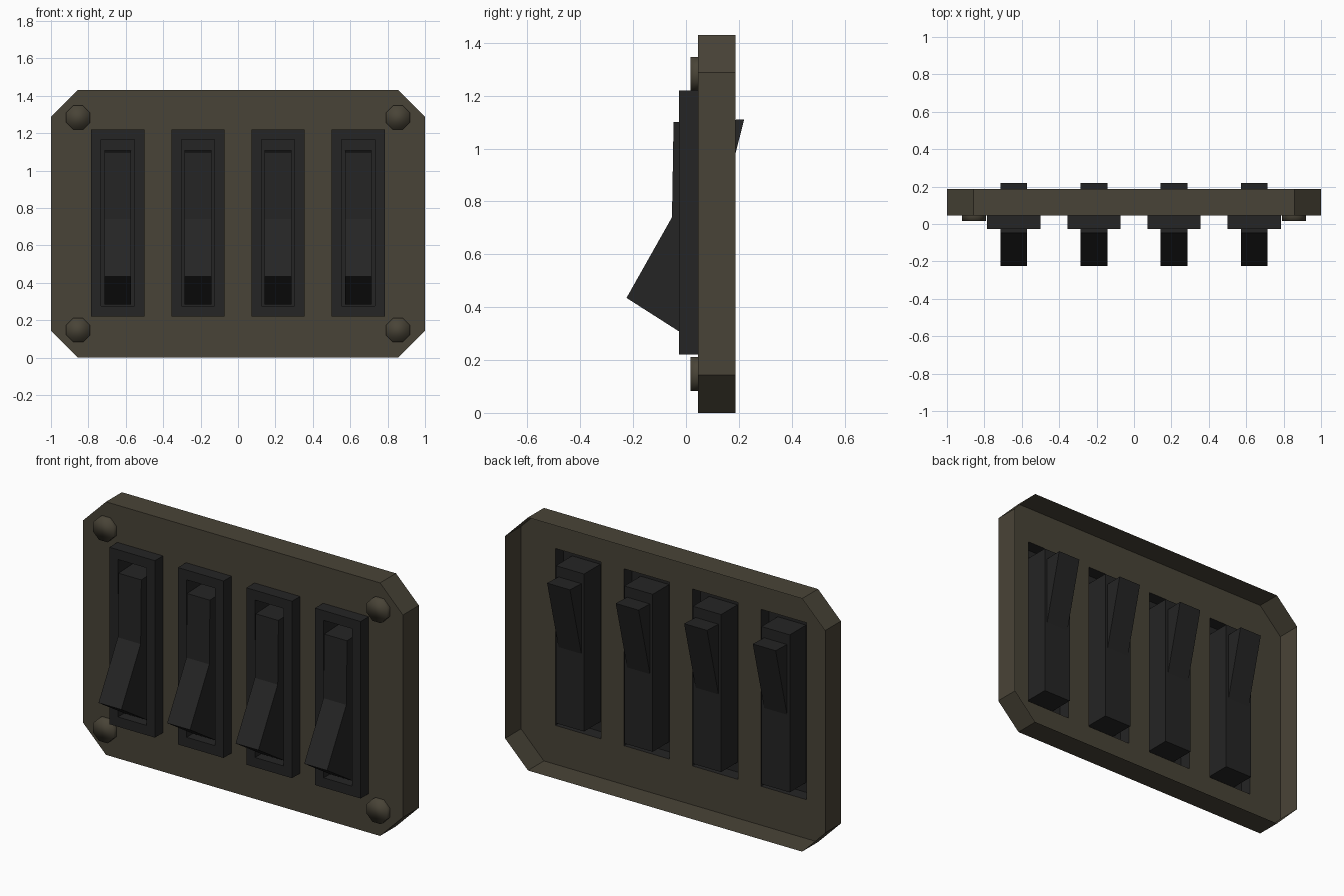
import bpy, bmesh, math
from mathutils import Vector

if "Cube" in bpy.data.objects:
    bpy.data.objects.remove(bpy.data.objects["Cube"])


def material(name, rgb):
    m = bpy.data.materials.new(name)
    m.diffuse_color = (*rgb, 1)
    m.use_nodes = True
    m.node_tree.nodes["Principled BSDF"].inputs["Base Color"].default_value = m.diffuse_color
    return m


PLATE = material("dark olive metal", (0.066, 0.057, 0.038))
BLACK = material("black plastic", (0.018, 0.018, 0.018))

CENTRES = (-0.643, -0.214, 0.214, 0.643)
ZMID = 0.72
FRONT, BACK = 0.045, 0.187      # plate front and open rear rim
HOLE = (0.1425, 0.50)           # bezel half sizes
WELL = (0.0885, 0.445)          # switch well half sizes


def finish(name, bm, mat):
    mesh = bpy.data.meshes.new(name)
    bm.normal_update()
    bm.to_mesh(mesh)
    bm.free()
    mesh.materials.append(mat)
    ob = bpy.data.objects.new(name, mesh)
    bpy.context.collection.objects.link(ob)
    return ob


def ring(bm, pts, y):
    return [bm.verts.new((x, y, z)) for x, z in pts]


def rect(cx, half):
    hx, hz = half
    return [(cx - hx, ZMID - hz), (cx + hx, ZMID - hz),
            (cx + hx, ZMID + hz), (cx - hx, ZMID + hz)]


def bridge(bm, a, b):
    for i in range(len(a)):
        j = (i + 1) % len(a)
        bm.faces.new((a[i], b[i], b[j], a[j]))


def loop_edges(bm, vs):
    return [bm.edges.new((vs[i], vs[(i + 1) % len(vs)])) for i in range(len(vs))]


# Cover plate: chamfered shell, open at the back, with four holes
W, H, C = 1.0, 1.43, 0.143
outline = [(-W + C, 0), (W - C, 0), (W, C), (W, H - C),
           (W - C, H), (-W + C, H), (-W, H - C), (-W, C)]
bm = bmesh.new()
outer = ring(bm, outline, FRONT)
edges = loop_edges(bm, outer)
for cx in CENTRES:
    edges += loop_edges(bm, ring(bm, rect(cx, HOLE), FRONT))
bmesh.ops.triangle_fill(bm, edges=edges, use_beauty=True, normal=Vector((0, -1, 0)))
bm.normal_update()
for f in bm.faces:
    if f.normal.y > 0:
        f.normal_flip()
bmesh.ops.dissolve_limit(bm, angle_limit=0.01, verts=bm.verts[:], edges=bm.edges[:])
rim = ring(bm, outline, BACK)
bridge(bm, outer, rim)
finish("cover_plate", bm, PLATE)

# Rocker side profile (y, z)
ROCKER = [(-0.047, 1.10), (-0.053, 0.74), (-0.225, 0.435), (0.01, 0.285), (0.22, 1.11)]

for n, cx in enumerate(CENTRES, 1):
    # Bezel: side walls, front frame and the recessed well
    bm = bmesh.new()
    base = ring(bm, rect(cx, HOLE), FRONT)
    face = ring(bm, rect(cx, HOLE), -0.027)
    lip = ring(bm, rect(cx, WELL), -0.027)
    floor = ring(bm, rect(cx, WELL), 0.118)
    bridge(bm, face, base)
    bridge(bm, lip, face)
    bridge(bm, floor, lip)
    bm.faces.new(floor)
    finish(f"switch_bezel_{n}", bm, BLACK)

    # Rocker: bent wedge whose upper tail pokes out behind
    bm = bmesh.new()
    left = [bm.verts.new((cx - 0.0715, y, z)) for y, z in ROCKER]
    right = [bm.verts.new((cx + 0.0715, y, z)) for y, z in ROCKER]
    bm.faces.new(left)
    bm.faces.new(right[::-1])
    bridge(bm, left, right)
    bmesh.ops.recalc_face_normals(bm, faces=bm.faces[:])
    finish(f"switch_rocker_{n}", bm, BLACK)

# Corner bolts: low octagonal heads with soft shading
for n, (sx, z) in enumerate([(-1, 0.147), (1, 0.147), (-1, 1.283), (1, 1.283)], 1):
    bm = bmesh.new()
    pts = [(sx * 0.855 + 0.069 * math.cos(math.tau * (i + 0.5) / 8),
            z + 0.069 * math.sin(math.tau * (i + 0.5) / 8)) for i in range(8)]
    top = ring(bm, pts, 0.017)
    bridge(bm, top, ring(bm, pts, FRONT))
    bm.faces.new(top)
    for f in bm.faces:
        f.smooth = True
    finish(f"corner_bolt_{n}", bm, PLATE)
